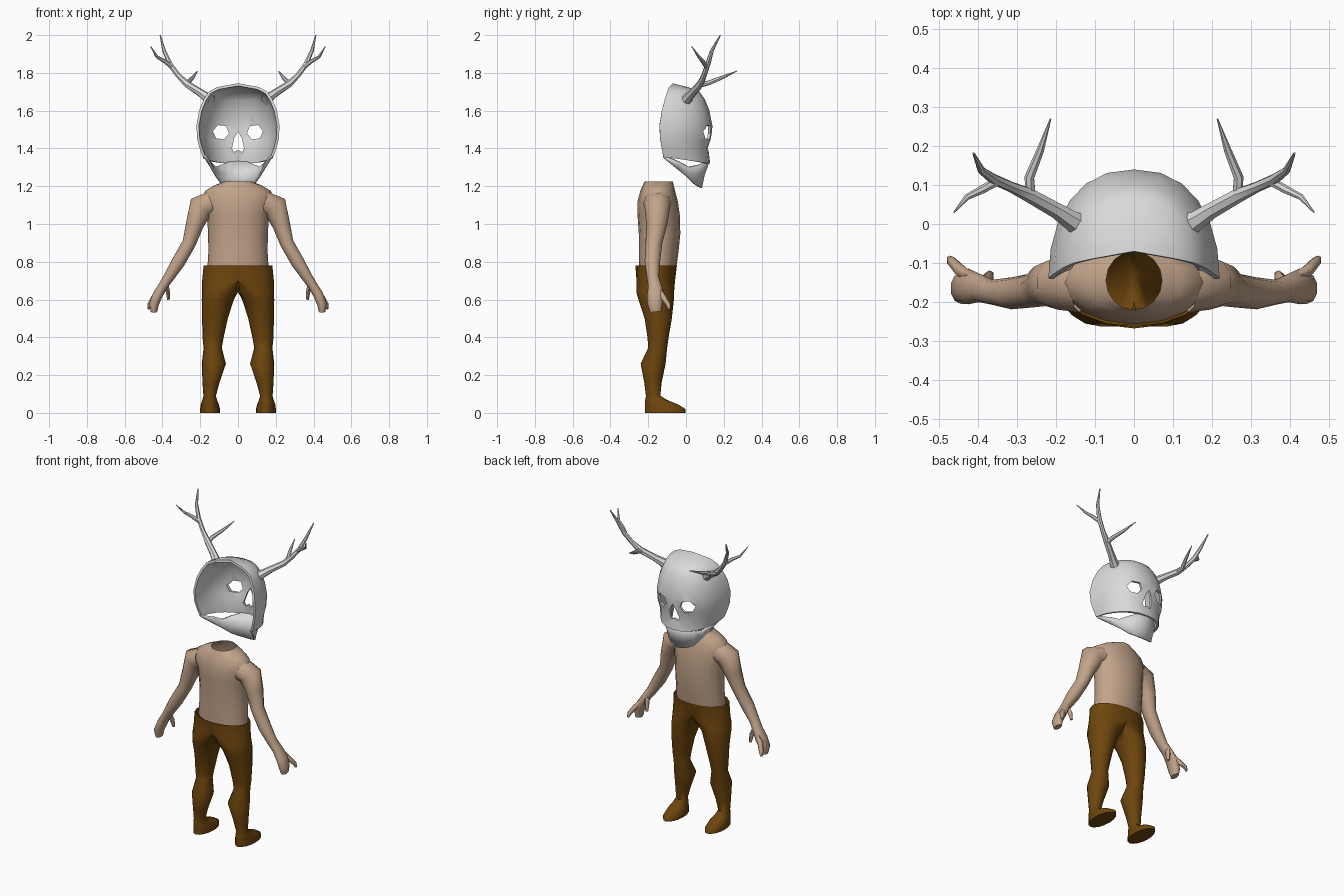
import bpy, bmesh, math
from mathutils import Vector

if "Cube" in bpy.data.objects:
    bpy.data.objects.remove(bpy.data.objects["Cube"])


def material(name, rgb):
    m = bpy.data.materials.new(name)
    m.diffuse_color = (*rgb, 1)
    m.use_nodes = True
    m.node_tree.nodes["Principled BSDF"].inputs["Base Color"].default_value = m.diffuse_color
    return m


BONE = material("bone grey", (0.70, 0.70, 0.70))
SKIN = material("skin tan", (0.54, 0.37, 0.255))
BROWN = material("trouser brown", (0.155, 0.06, 0.004))


def loft(bm, rings, closed=True, cap_start=False, cap_end=False):
    rows = [[bm.verts.new(p) for p in r] for r in rings]
    for a, b in zip(rows, rows[1:]):
        n = len(a)
        for i in range(n if closed else n - 1):
            j = (i + 1) % n
            bm.faces.new((a[i], a[j], b[j], b[i]))
    if cap_start:
        bm.faces.new(rows[0][::-1])
    if cap_end:
        bm.faces.new(rows[-1])


def tube(bm, pts, n=8, ref=(0, 1, 0), cap_start=False):
    """pts: (x, y, z, radius along ref, other radius)"""
    rings = []
    for i, p in enumerate(pts):
        a, b = pts[max(i - 1, 0)], pts[min(i + 1, len(pts) - 1)]
        t = (Vector(b[:3]) - Vector(a[:3])).normalized()
        r = Vector(ref)
        u = (r - t * r.dot(t)).normalized()
        v = t.cross(u)
        rings.append([Vector(p[:3]) + u * p[3] * math.cos(k * math.tau / n)
                      + v * p[-1] * math.sin(k * math.tau / n) for k in range(n)])
    loft(bm, rings, cap_start=cap_start, cap_end=True)


def finish(bm, name, mat, mirror=False):
    bmesh.ops.remove_doubles(bm, verts=bm.verts, dist=0.0005)
    bmesh.ops.recalc_face_normals(bm, faces=bm.faces)
    me = bpy.data.meshes.new(name)
    bm.to_mesh(me)
    bm.free()
    me.materials.append(mat)
    ob = bpy.data.objects.new(name, me)
    bpy.context.collection.objects.link(ob)
    if mirror:
        ob.modifiers.new("mirror", 'MIRROR').merge_threshold = 0.001
    return ob


def smooth(ob, angle=45):
    bpy.ops.object.select_all(action='DESELECT')
    ob.select_set(True)
    bpy.context.view_layer.objects.active = ob
    bpy.ops.object.shade_smooth_by_angle(angle=math.radians(angle))


def bake(ob):
    dg = bpy.context.evaluated_depsgraph_get()
    me = bpy.data.meshes.new_from_object(ob.evaluated_get(dg))
    ob.modifiers.clear()
    ob.data = me


# Torso: stacked rings, open at neck and waist
bm = bmesh.new()
loft(bm, [[(rx * math.cos(k * math.tau / 16), yc + ry * math.sin(k * math.tau / 16), z)
           for k in range(16)] for z, rx, yc, ry in [
    (0.765, .162, -.150, .098), (0.85, .157, -.145, .105), (0.95, .158, -.140, .110),
    (1.05, .165, -.145, .112), (1.12, .185, -.150, .107), (1.175, .175, -.150, .092),
    (1.205, .125, -.147, .082), (1.225, .072, -.145, .075)]])
smooth(finish(bm, "torso", SKIN), 60)

# Arms with mitten hand, pointing finger and thumb
bm = bmesh.new()
rings = [(.14, -.152, 1.11, .075, .066), (.195, -.152, 1.09, .068, .072),
         (.228, -.155, 1.00, .056, .050), (.258, -.170, .90, .044, .038),
         (.315, -.178, .80, .041, .038), (.365, -.175, .72, .032, .030),
         (.395, -.165, .675, .036, .026), (.425, -.160, .625, .046, .028),
         (.445, -.165, .575, .040, .027), (.445, -.160, .535, .030, .018)]
tube(bm, rings, n=10)
tube(bm, [(.41, -.145, .655, .016, .016), (.445, -.12, .61, .017, .017),
          (.468, -.095, .575, .013, .013), (.474, -.088, .55, .007, .007)], n=6)
tube(bm, [(.385, -.155, .69, .018, .016), (.372, -.135, .645, .016, .013),
          (.368, -.128, .60, .008, .008)], n=6)
smooth(finish(bm, "arms", SKIN, True), 60)

# Trousers and feet: half rings clamped at the middle, then mirrored
bm = bmesh.new()
rings = []
for z, cx, rx, yc, ry in [
        (.78, 0, .182, -.158, .110), (.70, 0, .190, -.160, .102),
        (.64, .085, .106, -.163, .100), (.60, .107, .085, -.158, .094),
        (.50, .122, .068, -.147, .072), (.40, .132, .056, -.148, .056),
        (.345, .134, .048, -.150, .050), (.26, .128, .064, -.174, .066),
        (.16, .143, .045, -.175, .046), (.09, .150, .033, -.174, .038),
        (.065, .150, .040, -.155, .062), (.045, .149, .048, -.130, .088),
        (.02, .148, .053, -.110, .108), (0, .148, .053, -.110, .108)]:
    rings.append([(max(0, cx + rx * math.cos(k * math.tau / 16)),
                   yc + ry * math.sin(k * math.tau / 16), z) for k in range(16)])
loft(bm, rings, cap_end=True)
inner = [f for f in bm.faces if all(v.co.x < 1e-5 for v in f.verts)]
bmesh.ops.delete(bm, geom=inner, context='FACES')
smooth(finish(bm, "trousers", BROWN, True), 60)

# Skull mask: open-backed shell facing +y
bm = bmesh.new()
ANG = [math.radians(-90 + 15 * i) for i in range(13)]


def arc(z, w, back, front, drop=0):
    return [(w * math.copysign(abs(math.sin(a)) ** .85, a),
             back + (front - back) * math.cos(a) ** .95 if abs(a) < 1.57 else back,
             z - drop * max(0, math.cos(a))) for a in ANG]


loft(bm, [arc(1.355, .187, -.12, .128, .035), arc(1.40, .203, -.128, .118),
          arc(1.45, .216, -.136, .134), arc(1.52, .220, -.140, .140),
          arc(1.60, .206, -.128, .124), arc(1.66, .182, -.112, .100),
          arc(1.70, .155, -.100, .072), arc(1.725, .110, -.090, .010),
          arc(1.745, 0, -.070, -.070)], closed=False)
mask = finish(bm, "skull_mask", BONE)
mid = max(mask.data.polygons, key=lambda f: f.center.y)
if mid.normal.y < 0:
    mask.data.flip_normals()
sol = mask.modifiers.new("thickness", 'SOLIDIFY')
sol.thickness, sol.offset = .014, -1

# Eye and nose openings
hexagon = [(.09 + .043 * math.cos(math.radians(60 * k + 8)),
            1.486 + .041 * math.sin(math.radians(60 * k + 8))) for k in range(6)]
nose = [(0, 1.49), (.02, 1.455), (.032, 1.40), (.022, 1.38), (0, 1.392),
        (-.022, 1.38), (-.032, 1.40), (-.02, 1.455)]
cutters = []
for shape in (hexagon, [(-x, z) for x, z in hexagon], nose):
    bm = bmesh.new()
    loft(bm, [[(x, y, z) for x, z in shape] for y in (0, .3)], cap_start=True, cap_end=True)
    c = finish(bm, "opening_cutter", BONE)
    c.hide_render = True
    b = mask.modifiers.new("cut", 'BOOLEAN')
    b.operation, b.solver, b.object = 'DIFFERENCE', 'EXACT', c
    cutters.append(c)
bake(mask)
for c in cutters:
    bpy.data.objects.remove(c)
smooth(mask, 40)

# Jaw: strip from the hinges round the chin (x, y top, z top, y bottom, z bottom)
half = [(.187, -.118, 1.36, -.115, 1.345), (.155, -.03, 1.325, -.04, 1.285),
        (.128, .02, 1.30, .01, 1.245), (.098, .075, 1.31, .05, 1.21),
        (.055, .112, 1.325, .075, 1.195), (0, .124, 1.328, .085, 1.19)]
strip = half + [(-p[0], *p[1:]) for p in half[-2::-1]]
bm = bmesh.new()
loft(bm, [[(x, yt, zt) for x, yt, zt, yb, zb in strip],
          [(x * .97, yt * .45 + yb * .55 - .004, (zt + zb) / 2) for x, yt, zt, yb, zb in strip],
          [(x * .9, yb, zb) for x, yt, zt, yb, zb in strip]], closed=False)
jaw = finish(bm, "jaw", BONE)
if max(jaw.data.polygons, key=lambda f: f.center.y).normal.y < 0:
    jaw.data.flip_normals()
sol = jaw.modifiers.new("thickness", 'SOLIDIFY')
sol.thickness, sol.offset = .014, -1
smooth(jaw, 40)

# Antlers: main beam with two tines
bm = bmesh.new()
for path in (
        [(.140, -.002, 1.652, .032), (.165, .012, 1.67, .026), (.20, .035, 1.695, .021),
         (.27, .075, 1.74, .019), (.315, .095, 1.785, .014), (.36, .115, 1.845, .014),
         (.392, .138, 1.92, .010), (.412, .182, 2.0, .003)],
        [(.265, .07, 1.735, .014), (.268, .12, 1.747, .013), (.240, .19, 1.775, .010),
         (.214, .27, 1.81, .002)],
        [(.35, .11, 1.83, .012), (.39, .088, 1.862, .011), (.43, .068, 1.885, .008),
         (.462, .03, 1.94, .002)]):
    tube(bm, path, n=7, ref=(1, 0, 0), cap_start=True)
smooth(finish(bm, "antlers", BONE, True), 50)
